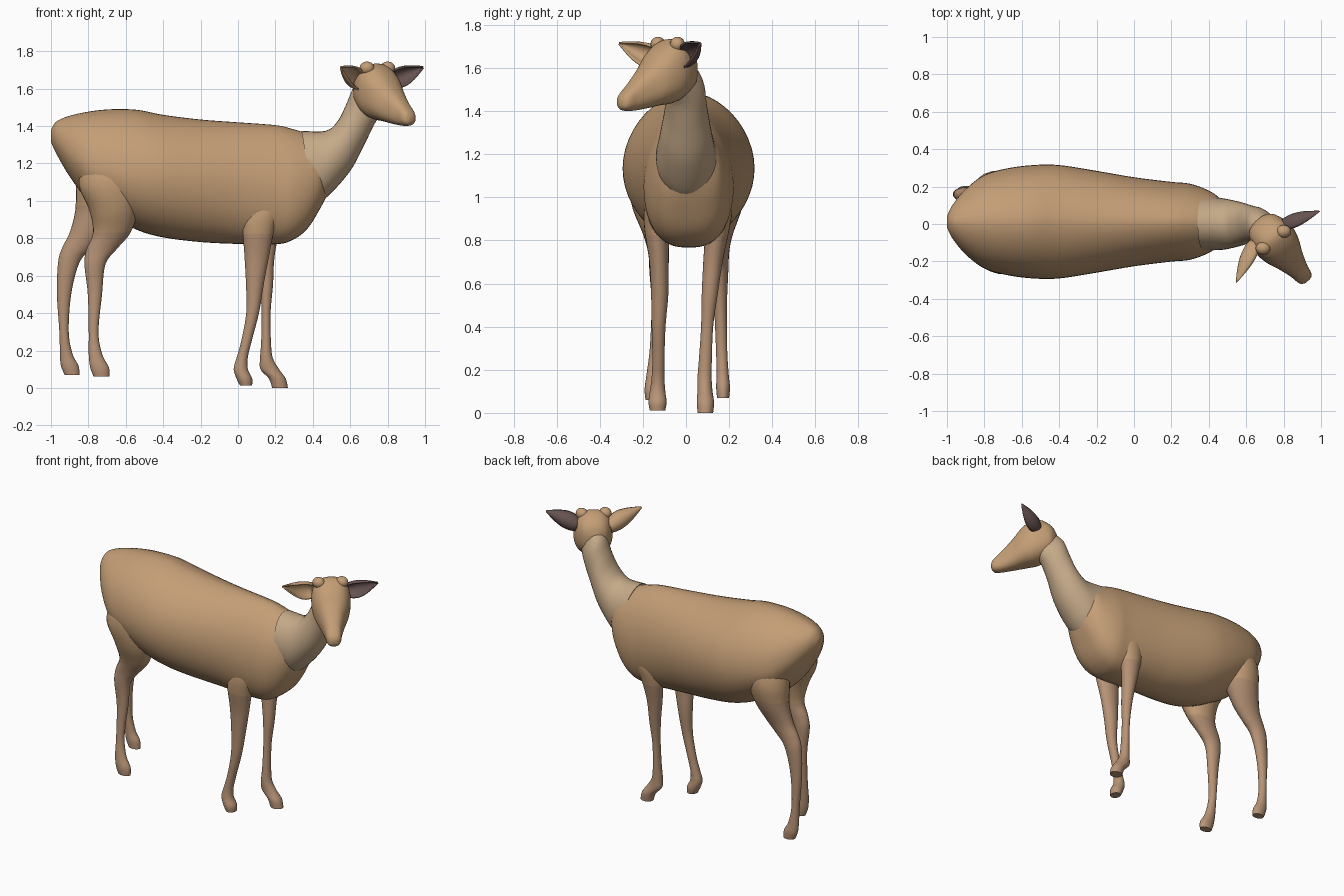
import bpy, bmesh
from math import sin, cos, pi, radians, copysign
from mathutils import Vector as V


def material(name, rgb):
    m = bpy.data.materials.new(name)
    m.diffuse_color = (*rgb, 1)
    return m


COAT = material("coat", (0.55, 0.34, 0.18))
NECK = material("neck_coat", (0.56, 0.40, 0.25))
LEG = material("leg_coat", (0.47, 0.29, 0.18))
DARK = material("dark_ear", (0.13, 0.085, 0.08))


def finish(name, bm, mat):
    bmesh.ops.recalc_face_normals(bm, faces=bm.faces)
    me = bpy.data.meshes.new(name)
    bm.to_mesh(me)
    bm.free()
    me.materials.append(mat)
    ob = bpy.data.objects.new(name, me)
    bpy.context.collection.objects.link(ob)
    bpy.ops.object.select_all(action='DESELECT')
    ob.select_set(True)
    bpy.context.view_layer.objects.active = ob
    bpy.ops.object.shade_smooth_by_angle(angle=radians(50))
    return ob


def power(v, e):
    return copysign(abs(v) ** e, v)


def smooth_rows(rows, sub=5):
    """Catmull-Rom interpolation through rows of numbers."""
    out, n = [], len(rows)
    for i in range(n - 1):
        p = [rows[max(i - 1, 0)], rows[i], rows[i + 1], rows[min(i + 2, n - 1)]]
        for k in range(sub):
            t = k / sub
            out.append([0.5 * (2 * b + (c - a) * t + (2 * a - 5 * b + 4 * c - d) * t * t
                               + (3 * b - a - 3 * c + d) * t ** 3)
                        for a, b, c, d in zip(*p)])
    return out + [list(rows[-1])]


def loft(name, rows, ring, mat, n=32):
    """Skin rings; ring(row, angle) gives a point of one section."""
    bm = bmesh.new()
    loops = [[bm.verts.new(ring(r, 2 * pi * k / n)) for k in range(n)]
             for r in smooth_rows(rows)]
    for a, b in zip(loops, loops[1:]):
        for k in range(n):
            bm.faces.new((a[k], a[(k + 1) % n], b[(k + 1) % n], b[k]))
    bm.faces.new(loops[0])
    bm.faces.new(loops[-1])
    return finish(name, bm, mat)


# Trunk: x, top z, bottom z, half width, height of widest point
# The back is slightly pointed, the chest underside squarer than the belly
def trunk_ring(r, a):
    x, zt, zb, w, zw = r
    s, c = sin(a), cos(a)
    chest = min(max((x + .1) / .4, 0), 1)
    e = 1.15 if s > 0 else 1 - .35 * chest
    return (x, 0.012 + w * power(c, e), zw + s * (zt - zw if s > 0 else zw - zb))


loft("trunk", [
    (-1.0, 1.38, 1.315, .03, 1.35), (-.97, 1.425, 1.25, .09, 1.33),
    (-.9, 1.455, 1.13, .175, 1.26), (-.8, 1.477, 1.0, .25, 1.19),
    (-.68, 1.49, .92, .285, 1.16), (-.54, 1.487, .845, .303, 1.14),
    (-.4, 1.46, .805, .303, 1.13), (-.2, 1.435, .78, .272, 1.11),
    (0, 1.42, .77, .238, 1.09), (.2, 1.405, .768, .213, 1.06),
    (.29, 1.385, .79, .205, 1.05), (.37, 1.36, .85, .18, 1.07),
    (.44, 1.34, .96, .142, 1.12), (.48, 1.29, 1.04, .09, 1.16)],
    trunk_ring, COAT, 48)


# Neck: upper x, upper z, lower x, lower z, half width, y
def neck_ring(r, a):
    ux, uz, lx, lz, w, y = r
    s = sin(a) / 2
    return ((ux + lx) / 2 + s * (ux - lx), y + w * cos(a), (uz + lz) / 2 + s * (uz - lz))


loft("neck", [
    (.34, 1.375, .40, .99, .145, .005), (.47, 1.375, .475, 1.02, .138, 0),
    (.535, 1.43, .60, 1.16, .118, 0), (.58, 1.52, .68, 1.31, .098, 0),
    (.62, 1.61, .735, 1.42, .093, -.01), (.68, 1.66, .78, 1.48, .08, -.04)],
    neck_ring, NECK)


# Head, turned sideways: distance along, top z, bottom z, half width
FACE = V((.63, -.777, 0))
SIDE = V((.777, .63, 0))


def head_ring(r, a):
    s, zt, zb, w = r
    return (V((.68, 0, (zt + zb) / 2)) + FACE * s + SIDE * w * power(cos(a), .82)
            + V((0, 0, (zt - zb) / 2 * power(sin(a), .82))))


loft("head", [
    (-.03, 1.63, 1.54, .035), (-.005, 1.68, 1.5, .08), (.05, 1.722, 1.46, .108),
    (.11, 1.733, 1.435, .12), (.18, 1.69, 1.425, .108), (.25, 1.612, 1.412, .078),
    (.32, 1.54, 1.402, .054), (.365, 1.497, 1.402, .045),
    (.385, 1.475, 1.41, .034), (.394, 1.455, 1.425, .015)],
    head_ring, COAT)


# Legs: z, x, half depth, y, half width; coat colour above the given height
def leg(name, rows, change):
    def ring(r, a):
        z, x, rx, y, ry = r
        return (x + rx * cos(a), y + ry * sin(a), z)
    ob = loft(name, rows, ring, LEG, 24)
    ob.data.materials.append(COAT)
    for p in ob.data.polygons:
        p.material_index = int(p.center.z > change)


leg("front_leg_near", [
    (1.08, .15, .09, -.12, .05), (.95, .13, .1, -.13, .064),
    (.85, .11, .085, -.135, .058),
    (.7, .1, .065, -.125, .045), (.55, .09, .047, -.122, .04),
    (.4, .078, .034, -.127, .032), (.25, .045, .028, -.128, .028),
    (.16, .022, .03, -.13, .03), (.1, .015, .038, -.132, .036),
    (.05, .034, .042, -.132, .042), (.012, .043, .032, -.132, .036)], .83)
leg("front_leg_far", [
    (1.08, .18, .09, .14, .05), (.95, .17, .095, .15, .064),
    (.85, .15, .075, .145, .056),
    (.7, .145, .05, .125, .045), (.55, .152, .035, .11, .037),
    (.4, .15, .024, .098, .028), (.25, .15, .026, .09, .03),
    (.16, .152, .034, .086, .033), (.1, .17, .05, .088, .035),
    (.05, .21, .045, .09, .04), (0, .225, .042, .09, .036)], .83)
leg("hind_leg_near", [
    (1.3, -.68, .1, -.11, .09), (1.2, -.68, .15, -.135, .115),
    (1.08, -.685, .165, -.15, .12),
    (.95, -.665, .13, -.148, .1), (.83, -.675, .1, -.135, .065),
    (.74, -.73, .08, -.13, .045), (.66, -.765, .056, -.13, .04),
    (.5, -.765, .038, -.13, .03), (.3, -.772, .026, -.143, .025),
    (.18, -.762, .036, -.155, .028), (.11, -.74, .05, -.16, .032),
    (.06, -.73, .042, -.16, .028)], .84)
leg("hind_leg_far", [
    (1.3, -.7, .1, .12, .09), (1.2, -.71, .13, .15, .11),
    (1.08, -.73, .135, .165, .12),
    (.95, -.755, .115, .17, .09), (.83, -.805, .095, .158, .06),
    (.75, -.86, .08, .155, .046), (.67, -.905, .057, .157, .04),
    (.5, -.93, .038, .16, .03), (.3, -.93, .025, .165, .026),
    (.18, -.918, .034, .17, .028), (.12, -.9, .047, .172, .032),
    (.07, -.887, .04, .172, .028)], .98)


# Cupped ears, opening towards the face direction
def ear(name, base, tip, mat, width):
    base, tip = V(base), V(tip)
    d = tip - base
    side = d.cross(FACE).normalized()
    opening = side.cross(d).normalized()
    bm = bmesh.new()
    rows = []
    for i in range(13):
        t = i / 12
        w = width * (0.03 + 0.97 * sin(pi * (0.15 + 0.85 * t) ** 0.8))
        rows.append([bm.verts.new(base + d * t + side * w * sin(a)
                                  + opening * w * (.45 - 1.1 * cos(a)))
                     for a in [radians(-100 + 200 / 12 * k) for k in range(13)]])
    for p, q in zip(rows, rows[1:]):
        for k in range(12):
            bm.faces.new((p[k], p[k + 1], q[k + 1], q[k]))
    ob = finish(name, bm, mat)
    mod = ob.modifiers.new("thickness", 'SOLIDIFY')
    mod.thickness = 0.01
    mod.offset = 0


ear("ear_near", (.64, -.1, 1.635), (.55, -.31, 1.715), COAT, .052)
ear("ear_far", (.80, 0, 1.64), (.99, .065, 1.715), DARK, .05)


# Small rounded lumps: antler buds and stub of a tail
def lump(name, loc, size, mat):
    bm = bmesh.new()
    bmesh.ops.create_uvsphere(bm, u_segments=16, v_segments=10, radius=1)
    bmesh.ops.scale(bm, vec=size, verts=bm.verts)
    bmesh.ops.translate(bm, vec=loc, verts=bm.verts)
    finish(name, bm, mat)


lump("antler_bud_near", (.69, -.13, 1.71), (.04, .035, .035), COAT)
lump("antler_bud_far", (.80, -.04, 1.71), (.04, .035, .035), COAT)
lump("tail", (-.97, .012, 1.325), (.027, .045, .04), COAT)
